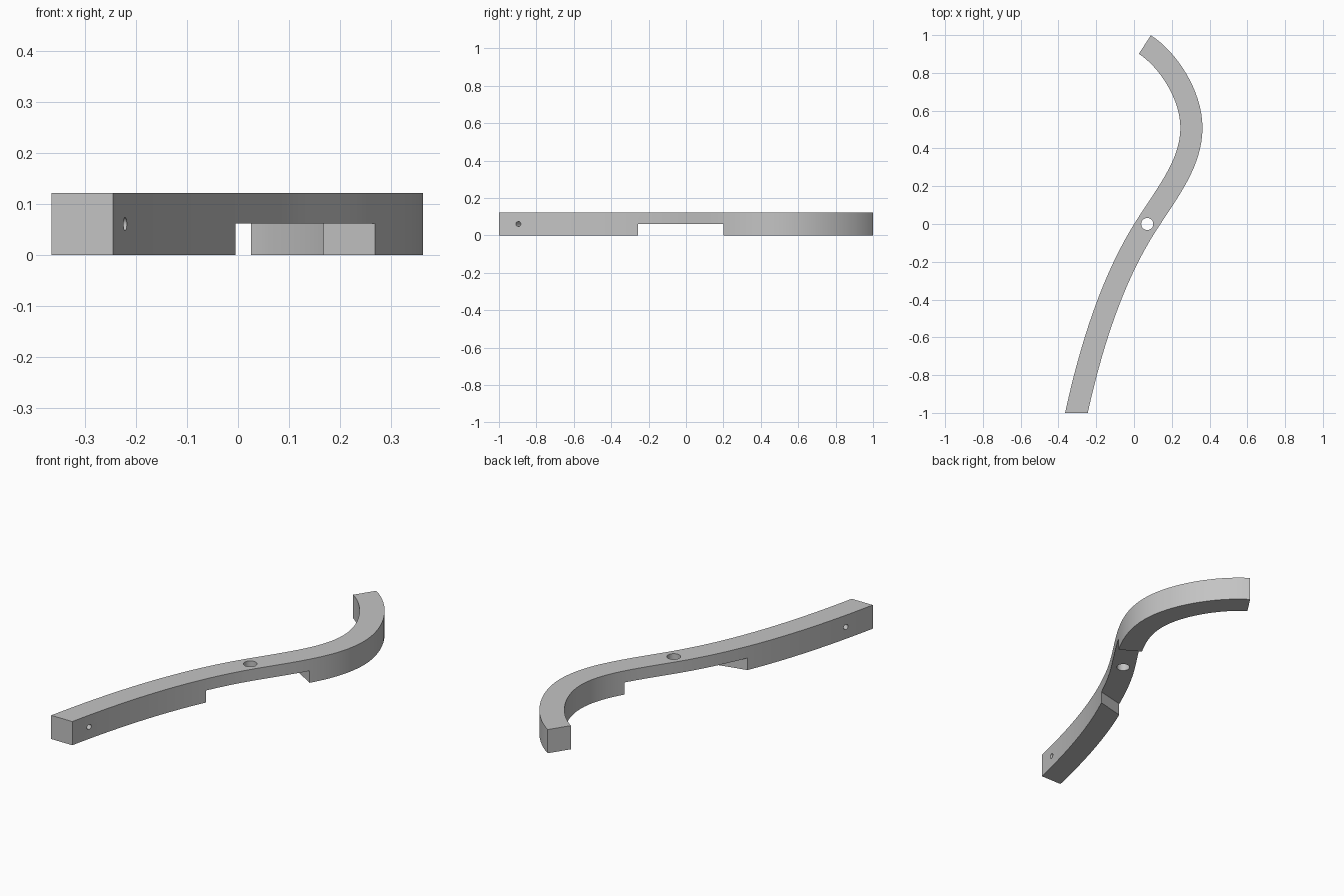
import bpy, bmesh, math
from mathutils import Vector
from mathutils.geometry import interpolate_bezier

cube = bpy.data.objects.get("Cube")
if cube:
    bpy.data.objects.remove(cube, do_unlink=True)

HEIGHT, HALF_WIDTH, STEPS = 0.122, 0.0585, 17

grey = bpy.data.materials.new("plain grey")
grey.use_nodes = True
colour = (0.55, 0.55, 0.55, 1)
grey.diffuse_color = colour
grey.node_tree.nodes["Principled BSDF"].inputs["Base Color"].default_value = colour


def prism(name, outline, z0, z1):
    """Extrude a flat outline between two heights."""
    bm = bmesh.new()
    face = bm.faces.new([bm.verts.new((p[0], p[1], z0)) for p in outline])
    top = bmesh.ops.extrude_face_region(bm, geom=[face])
    verts = [v for v in top["geom"] if isinstance(v, bmesh.types.BMVert)]
    bmesh.ops.translate(bm, verts=verts, vec=(0, 0, z1 - z0))
    bmesh.ops.recalc_face_normals(bm, faces=bm.faces)
    mesh = bpy.data.meshes.new(name)
    bm.to_mesh(mesh)
    bm.free()
    obj = bpy.data.objects.new(name, mesh)
    bpy.context.collection.objects.link(obj)
    obj.data.materials.append(grey)
    return obj


def rod(name, centre, radius, direction):
    """Round cutter along a direction."""
    bpy.ops.mesh.primitive_cylinder_add(vertices=32, radius=radius, depth=0.5, location=centre)
    obj = bpy.context.object
    obj.name = name
    obj.rotation_euler = Vector(direction).to_track_quat("Z", "Y").to_euler()
    obj.data.materials.append(grey)
    return obj


# Centre line: gentle front arm, straight middle, hooked back arm
knots = [  # position, direction, handle in, handle out
    ((-0.305, -1), (0.22, 1), 0, 0.34),
    ((0.07, 0), (0.545, 0.84), 0.35, 0.22),
    ((0.304, 0.51), (0, 1), 0.18, 0.17),
    ((0.0575, 0.95), (-0.84, 0.545), 0.15, 0),
]
path = []
for (p, d, _, out), (q, e, back, _) in zip(knots, knots[1:]):
    p, q = Vector(p), Vector(q)
    d, e = Vector(d).normalized(), Vector(e).normalized()
    path += interpolate_bezier(p, p + d * out, q - e * back, q, STEPS)[:-1]
path.append(Vector(knots[-1][0]))

left, right = [], []
for i, p in enumerate(path):
    t = path[min(i + 1, len(path) - 1)] - path[max(i - 1, 0)]
    if i == len(path) - 1:
        t = Vector(knots[-1][1])
    side = Vector((t.y, -t.x)).normalized() * HALF_WIDTH
    if i == 0:
        side = Vector((0.06, 0))  # square front end
    left.append(p - side)
    right.append(p + side)
arm = prism("curved_arm", right + left[::-1], 0, HEIGHT)

# Underside notch with angled walls, pivot hole, and cross hole near the front
cutters = [
    prism("notch_cutter", [(-0.3, -0.325), (0.2, -0.208), (0.4, 0.123), (0, 0.36)], -0.1, 0.062),
    rod("pivot_hole_cutter", (0.07, 0, 0.06), 0.032, (0, 0, 1)),
    rod("cross_hole_cutter", (-0.279, -0.863, 0.061), 0.013, (0.866, -0.5, 0)),
]
for cutter in cutters:
    cutter.hide_render = True
    mod = arm.modifiers.new(cutter.name, "BOOLEAN")
    mod.operation = "DIFFERENCE"
    mod.solver = "EXACT"
    mod.object = cutter
bpy.context.view_layer.update()

# Bake the cuts and discard the cutters
cut = bpy.data.meshes.new_from_object(arm.evaluated_get(bpy.context.evaluated_depsgraph_get()))
arm.modifiers.clear()
arm.data = cut
for cutter in cutters:
    bpy.data.objects.remove(cutter, do_unlink=True)

bpy.ops.object.select_all(action="DESELECT")
arm.select_set(True)
bpy.context.view_layer.objects.active = arm
bpy.ops.object.shade_smooth_by_angle(angle=math.radians(30))
